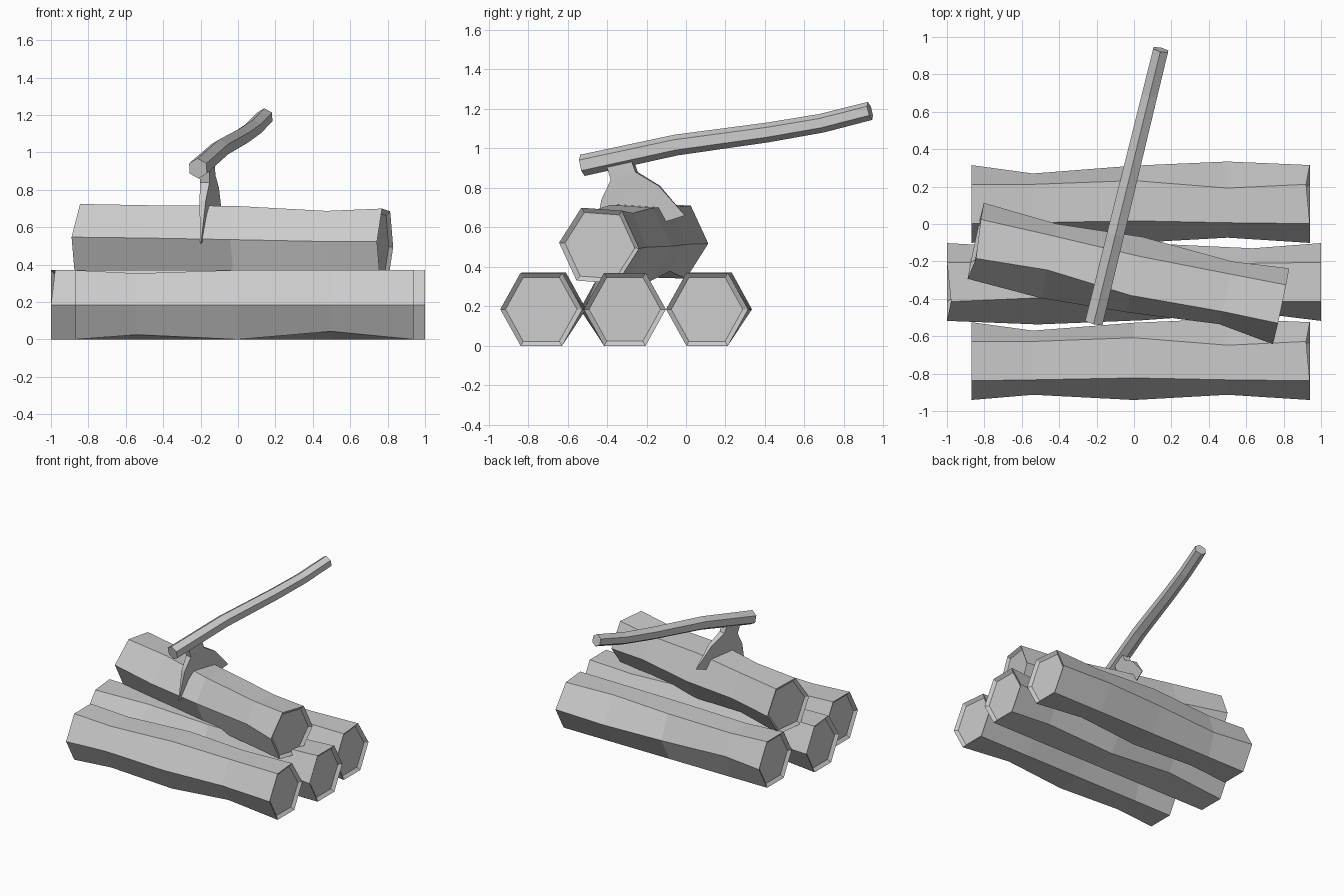
import bpy, bmesh
from math import radians, cos, sin, pi, atan
from mathutils import Matrix, Vector

if "Cube" in bpy.data.objects:
    bpy.data.objects.remove(bpy.data.objects["Cube"])


def loft(name, rings, rim=0.0, matrix=Matrix()):
    """Skin a list of equal-sized rings, cap both ends, optionally recess the caps."""
    bm = bmesh.new()
    loops = [[bm.verts.new(p) for p in ring] for ring in rings]
    n = len(loops[0])
    for a, b in zip(loops, loops[1:]):
        for i in range(n):
            j = (i + 1) % n
            bm.faces.new((a[i], a[j], b[j], b[i]))
    caps = [bm.faces.new(loops[0]), bm.faces.new(loops[-1])]
    bmesh.ops.recalc_face_normals(bm, faces=bm.faces[:])
    if rim:
        bmesh.ops.inset_individual(bm, faces=caps, thickness=rim, depth=-0.02)
    mesh = bpy.data.meshes.new(name)
    bm.to_mesh(mesh)
    bm.free()
    mesh.transform(matrix)
    obj = bpy.data.objects.new(name, mesh)
    bpy.context.collection.objects.link(obj)
    return obj


# Log stations: x, then y of front, top front, top back, back; top z, bottom front z
LOG = [
    (-0.905, -0.208, -0.105, 0.105, 0.208, 0.185, -0.185),
    (-0.575, -0.180, -0.100, 0.105, 0.163, 0.168, -0.160),
    (-0.035, -0.208, -0.090, 0.125, 0.205, 0.186, -0.185),
    (0.465, -0.180, -0.100, 0.085, 0.227, 0.185, -0.142),
    (0.905, -0.208, -0.105, 0.105, 0.208, 0.185, -0.185),
]


def log(name, centre, length=1.81, turn=0, yaw=0, pitch=0, roll=0):
    rings = []
    for x, f, tf, tb, b, top, bot in LOG:
        notch = 0.02 if x > 0.9 else 0
        rings.append([(x, f, 0), (x, tf, top), (x - notch, tb, top),
                      (x, b, 0), (x, 0.105, -0.185), (x, -0.105, bot)])
    m = (Matrix.Translation(centre)
         @ Matrix.Rotation(radians(yaw), 4, 'Z')
         @ Matrix.Rotation(radians(pitch), 4, 'Y')
         @ Matrix.Rotation(radians(roll), 4, 'X')
         @ Matrix.Rotation(radians(turn), 4, 'Z')
         @ Matrix.Diagonal((length / 1.81, 1, 1, 1)))
    return loft(name, rings, 0.027, m)


# Stacked logs
log("front_log", (0.035, -0.733, 0.185))
log("middle_log", (0, -0.31, 0.185), length=2.0, turn=180)
log("back_log", (0.035, 0.107, 0.185))
log("top_log", (-0.03, -0.265, 0.52), length=1.67, turn=180,
    yaw=-12.1, pitch=0.85, roll=-4)

# Axe lies in one vertical plane, turned slightly away from the y axis
SLOPE = 0.245
side = Vector((cos(atan(SLOPE)), -sin(atan(SLOPE)), 0))


def on_plane(y, z):
    return Vector((-0.215 + (y + 0.53) * SLOPE, y, z))


# Handle: hexagonal section along a gently bent path (y, z, radius)
path = [(-0.525, 0.914, 0.055), (-0.05, 1.017, 0.053), (0.415, 1.081, 0.050),
        (0.69, 1.128, 0.048), (0.932, 1.19, 0.047)]
pts = [on_plane(y, z) for y, z, r in path]
rings = []
for i, p in enumerate(pts):
    along = (pts[min(i + 1, len(pts) - 1)] - pts[max(i - 1, 0)]).normalized()
    up = side.cross(along)
    r = path[i][2]
    rings.append([p + side * r * sin(k * pi / 3) + up * r * cos(k * pi / 3) for k in range(6)])
loft("axe_handle", rings)

# Axe head: front y/z, back y/z, half thickness, from the handle to the cutting edge
head = [(-0.40, 0.925, -0.275, 0.95, 0.030),
        (-0.375, 0.84, -0.25, 0.88, 0.026),
        (-0.425, 0.74, -0.135, 0.81, 0.017),
        (-0.47, 0.51, -0.005, 0.66, 0.002)]
rings = []
for fy, fz, by, bz, t in head:
    f, b = on_plane(fy, fz), on_plane(by, bz)
    rings.append([f - side * t, f + side * t, b + side * t, b - side * t])
loft("axe_head", rings)
